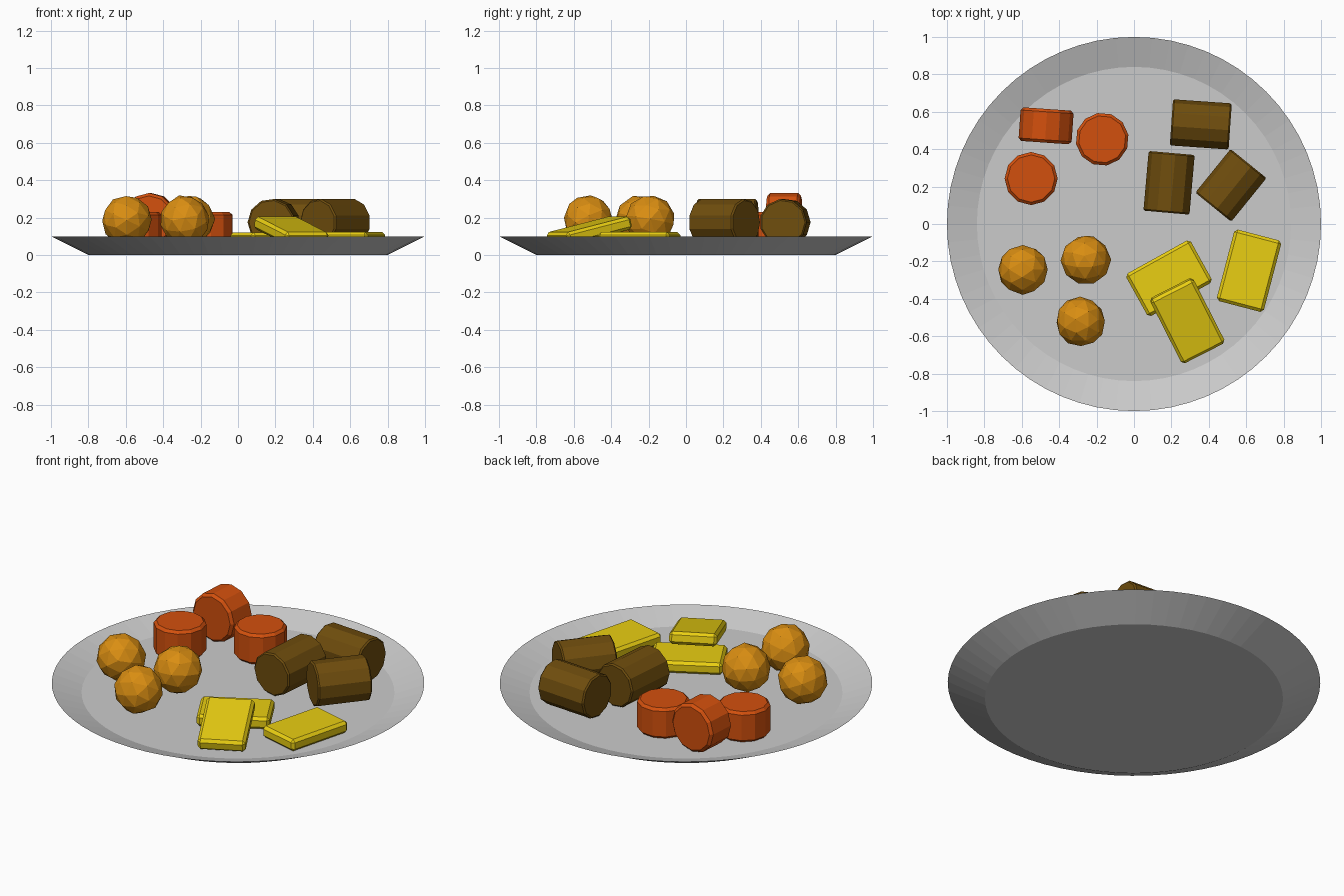
import bpy, bmesh, math, random
from mathutils import Matrix, Euler, Vector

if "Cube" in bpy.data.objects:
    bpy.data.objects.remove(bpy.data.objects["Cube"])

random.seed(4)
FLOOR = 0.05


def material(name, rgb):
    m = bpy.data.materials.new(name)
    m.diffuse_color = (*rgb, 1)
    m.use_nodes = True
    m.node_tree.nodes["Principled BSDF"].inputs["Base Color"].default_value = m.diffuse_color
    return m


carrot_mat = material("carrot_orange", (0.65, 0.08, 0.004))
brown_mat = material("roast_brown", (0.16, 0.075, 0.004))
ball_mat = material("golden_crust", (0.70, 0.27, 0.006))
slab_mat = material("yellow", (0.82, 0.62, 0.006))


def finish(bm, name, loc=(0, 0, 0), rot=(0, 0, 0), mat=None):
    bmesh.ops.recalc_face_normals(bm, faces=bm.faces[:])
    me = bpy.data.meshes.new(name)
    bm.to_mesh(me)
    bm.free()
    ob = bpy.data.objects.new(name, me)
    bpy.context.collection.objects.link(ob)
    ob.location = loc
    ob.rotation_euler = [math.radians(a) for a in rot]
    if mat:
        me.materials.append(mat)
    return ob


def bevel_edges(bm, edges, width):
    bmesh.ops.bevel(bm, geom=edges, offset=width, segments=1,
                    affect='EDGES', profile=0.5)


def chunk(name, r, length, sides, loc, rot, mat, width):
    """Flat-sided cylinder with chamfered end rims, axis along local z."""
    bm = bmesh.new()
    bmesh.ops.create_cone(bm, cap_ends=True, segments=sides,
                          radius1=r, radius2=r, depth=length)
    rims = [e for e in bm.edges
            if abs(e.verts[0].co.z - e.verts[1].co.z) < 1e-4]
    bevel_edges(bm, rims, width)
    return finish(bm, name, loc, rot, mat)


# plate: a closed profile swept round z
bm = bmesh.new()
N = 64
rings = []
for r, z in [(0.8, 0), (1.0, 0.1), (0.84, FLOOR - 0.005)]:
    rings.append([bm.verts.new((r * math.cos(2 * math.pi * i / N),
                                r * math.sin(2 * math.pi * i / N), z))
                  for i in range(N)])
for a, b in zip(rings, rings[1:]):
    for i in range(N):
        j = (i + 1) % N
        bm.faces.new((a[i], a[j], b[j], b[i]))
bm.faces.new(rings[0])
bm.faces.new(rings[-1])
finish(bm, "plate")

# carrot slices: two standing, one on its edge
for i, (x, y, z, rot) in enumerate([
        (-0.17, 0.453, FLOOR + 0.09, (0, 0, 10)),
        (-0.55, 0.243, FLOOR + 0.09, (0, 0, 0)),
        (-0.47, 0.525, FLOOR + 0.14, (90, 0, -4))]):
    chunk(f"carrot_slice_{i + 1}", 0.142, 0.18, 12, (x, y, z), rot,
          carrot_mat, 0.015)

# brown sausage pieces lying on their sides
for i, (x, y, ang, length) in enumerate([
        (0.357, 0.53, -4, 0.315), (0.19, 0.22, 85, 0.32),
        (0.52, 0.205, 51, 0.30)]):
    chunk(f"sausage_piece_{i + 1}", 0.126, length, 11,
          (x, y, FLOOR + 0.125), (0, 90, ang), brown_mat, 0.008)

# faceted golden balls with a slightly uneven crust
for i, (x, y) in enumerate([(-0.595, -0.243), (-0.258, -0.193),
                            (-0.286, -0.523)]):
    bm = bmesh.new()
    bmesh.ops.create_icosphere(bm, subdivisions=2, radius=0.134)
    for v in bm.verts:
        v.co *= random.uniform(0.97, 1.02)
    finish(bm, f"golden_ball_{i + 1}", (x, y, FLOOR + 0.136),
           (40 * i, 25 + 30 * i, 70 * i), ball_mat)

# yellow slabs: two flat, the third leaning on another
for i, (x, y, z, rot) in enumerate([
        (0.615, -0.25, FLOOR + 0.038, (0, 0, -14.7)),
        (0.187, -0.29, FLOOR + 0.036, (0, 0, -61)),
        (0.285, -0.517, FLOOR + 0.08, (13, 0, 27))]):
    bm = bmesh.new()
    bmesh.ops.create_cube(bm, size=1, matrix=Matrix.Diagonal((0.26, 0.395, 0.07, 1)))
    bevel_edges(bm, bm.edges[:], 0.016)
    finish(bm, f"yellow_slab_{i + 1}", (x, y, z), rot, slab_mat)
